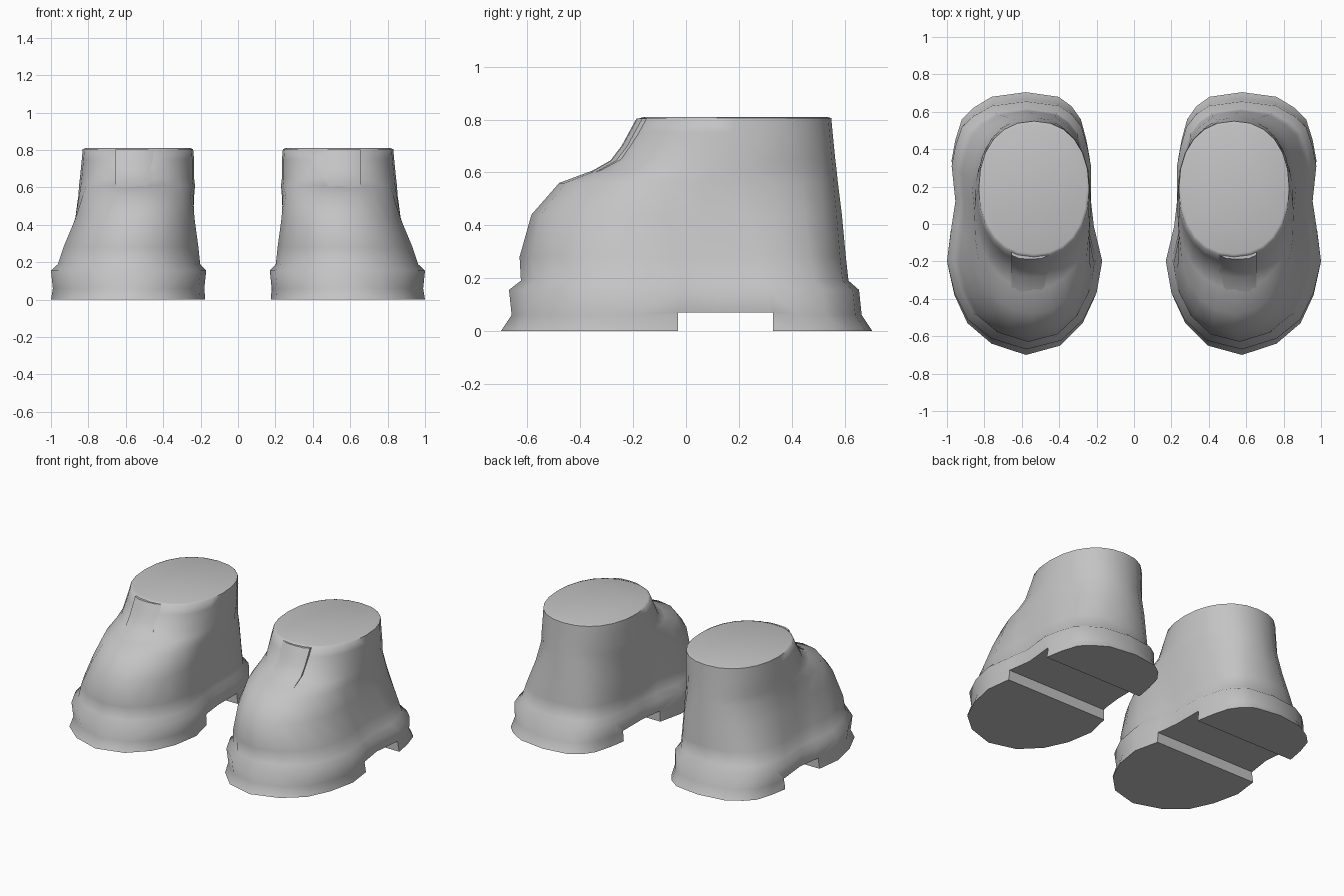
import bpy, bmesh, math

cube = bpy.data.objects.get("Cube")
if cube:
    bpy.data.objects.remove(cube)

grey = bpy.data.materials.new("plain grey")
grey.use_nodes = True
colour = (0.55, 0.55, 0.55, 1)
grey.diffuse_color = colour
grey.node_tree.nodes["Principled BSDF"].inputs["Base Color"].default_value = colour

# Footprint of the left sole, from the heel round the outer side
SOLE = [(.575, .705), (.76, .68), (.86, .62), (.92, .56), (.955, .45), (.975, .34),
        (.955, .14), (.975, 0), (1.0, -.2), (.96, -.38), (.89, -.53), (.76, -.64),
        (.575, -.70), (.39, -.65), (.27, -.53), (.2, -.38), (.17, -.2), (.215, 0),
        (.23, .14), (.23, .34), (.25, .45), (.28, .56), (.33, .63), (.4, .68)]

# Height, inner x, outer x, toe y, heel y, blend from footprint to round ankle
LEVELS = [
    (0.00, .175, 1.0, -.70, .705, 0),
    (0.06, .18, .99, -.66, .665, 0),
    (0.155, .17, 1.0, -.67, .655, 0),
    (0.19, .20, .965, -.625, .615, .05),
    (0.28, .205, .94, -.63, .605, .15),
    (0.44, .215, .885, -.585, .59, .45),
    (0.56, .225, .86, -.48, .575, .8),
    (0.61, .23, .85, -.345, .57, 1),
    (0.65, .235, .845, -.27, .565, 1),
    (0.75, .235, .835, -.205, .555, 1),
    (0.805, .24, .83, -.175, .55, 1),
    (0.81, .255, .815, -.16, .535, 1),
]


def outline(level):
    """Footprint blended towards a rounded oval, fitted to the level's extents."""
    z, x0, x1, y0, y1, blend = level
    points = []
    for i, (px, py) in enumerate(SOLE):
        a = math.tau * i / len(SOLE)
        s, c = math.sin(a), math.cos(a)
        u = math.copysign(abs(s) ** .9, s) / 2 + .5
        v = math.copysign(abs(c) ** .9, c) / 2 + .5
        u += ((px - .17) / .83 - u) * (1 - blend)
        v += ((py + .7) / 1.405 - v) * (1 - blend)
        points.append((x0 + u * (x1 - x0), y0 + v * (y1 - y0), z))
    return points


def loft(name, rings, angle):
    """Skin the rings, cap both ends and shade smooth."""
    bm = bmesh.new()
    loops = [[bm.verts.new(p) for p in ring] for ring in rings]
    for a, b in zip(loops, loops[1:]):
        for i in range(len(a)):
            j = (i + 1) % len(a)
            bm.faces.new((a[i], a[j], b[j], b[i]))
    bm.faces.new(loops[0])
    bm.faces.new(loops[-1])
    bmesh.ops.recalc_face_normals(bm, faces=bm.faces)
    mesh = bpy.data.meshes.new(name)
    bm.to_mesh(mesh)
    bm.free()
    mesh.materials.append(grey)
    obj = bpy.data.objects.new(name, mesh)
    bpy.context.collection.objects.link(obj)
    bpy.ops.object.select_all(action='DESELECT')
    obj.select_set(True)
    bpy.context.view_layer.objects.active = obj
    bpy.ops.object.shade_smooth_by_angle(angle=math.radians(angle))
    return obj


def cut_arch(boot, side):
    """Square notch across the sole, between the ball and the heel."""
    bpy.ops.mesh.primitive_cube_add(size=1, location=(side * .58, .15, 0))
    cutter = bpy.context.object
    cutter.name = "arch_cutter"
    cutter.scale = (1.1, .36, .14)
    cutter.hide_render = True
    cut = boot.modifiers.new("arch", 'BOOLEAN')
    cut.operation, cut.object, cut.solver = 'DIFFERENCE', cutter, 'EXACT'
    bpy.ops.object.select_all(action='DESELECT')
    boot.select_set(True)
    bpy.context.view_layer.objects.active = boot
    bpy.ops.object.modifier_apply(modifier=cut.name)
    bpy.data.objects.remove(cutter)
    bpy.ops.object.shade_smooth_by_angle(angle=math.radians(65))


# Thin curved tab lying on the front of the ankle: path and cross-section
TAB_PATH = [(-.362, .598), (-.28, .645), (-.238, .70), (-.211, .75), (-.182, .803)]
TAB_SECTION = [(-.1, .016), (-.06, -.002), (0, -.006), (.06, -.002), (.1, .016),
               (.1, .06), (-.1, .06)]

for side, word in ((1, "left"), (-1, "right")):
    rings = [[(side * x, y, z) for x, y, z in outline(level)] for level in LEVELS]
    cut_arch(loft(word + "_boot", rings, 65), side)
    tab = [[(side * (.555 + dx), y + dy, z) for dx, dy in TAB_SECTION]
           for y, z in TAB_PATH]
    loft(word + "_tongue", tab, 60)
